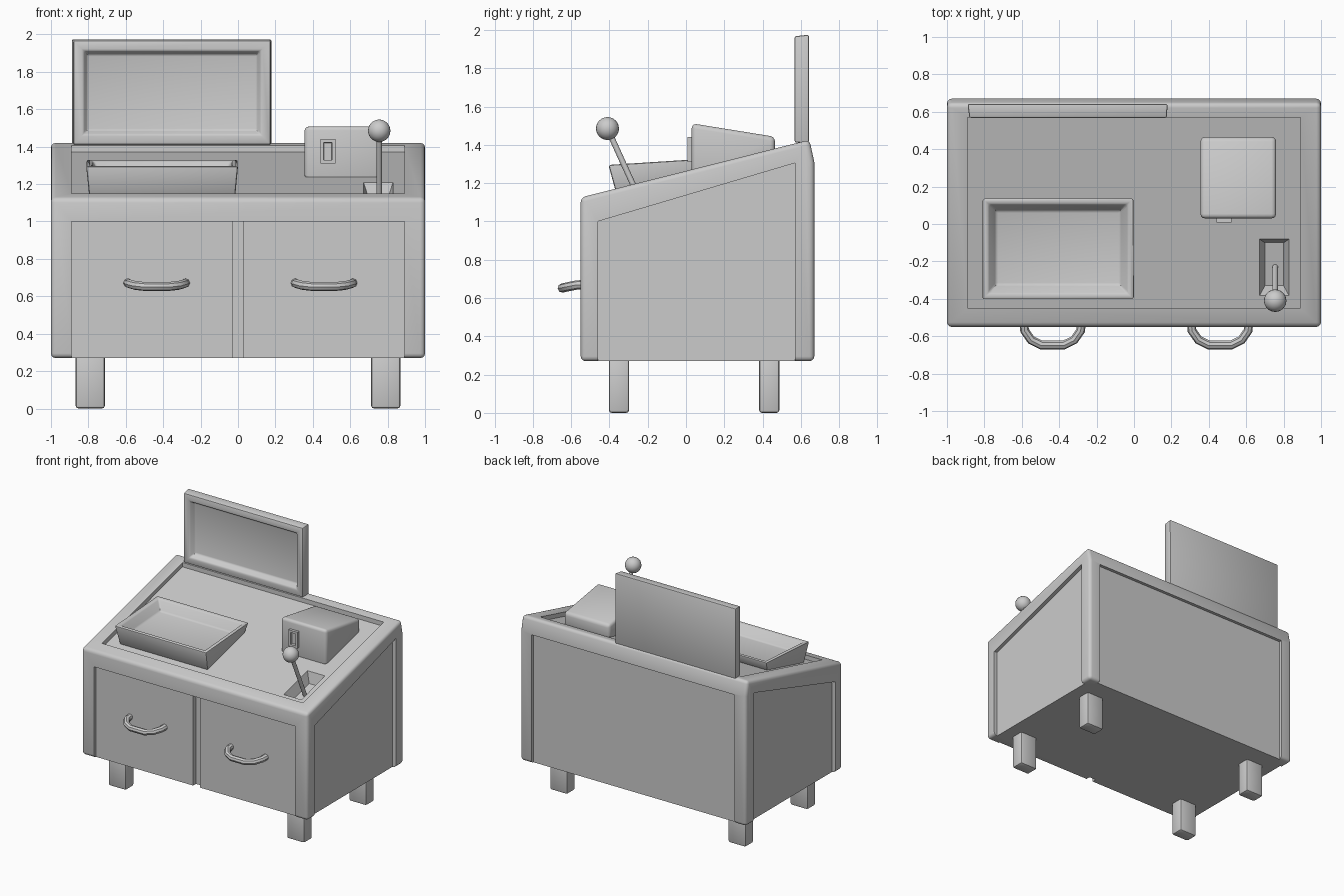
import bpy, bmesh, math
from mathutils import Vector

if "Cube" in bpy.data.objects:
    bpy.data.objects.remove(bpy.data.objects["Cube"])


def loft(name, ring_a, ring_b, insets=(), bevel=0.0, segments=3):
    """Solid between two rings; the ring_b cap can be inset (thickness, depth)."""
    bm = bmesh.new()
    a = [bm.verts.new(p) for p in ring_a]
    b = [bm.verts.new(p) for p in ring_b]
    n = len(a)
    bm.faces.new(a)
    cap = bm.faces.new(b)
    for i in range(n):
        j = (i + 1) % n
        bm.faces.new((a[i], a[j], b[j], b[i]))
    bmesh.ops.recalc_face_normals(bm, faces=bm.faces[:])
    for thickness, depth in insets:
        bmesh.ops.inset_region(bm, faces=[cap], thickness=thickness, depth=depth)
    me = bpy.data.meshes.new(name)
    bm.to_mesh(me)
    bm.free()
    ob = bpy.data.objects.new(name, me)
    bpy.context.collection.objects.link(ob)
    if bevel:
        m = ob.modifiers.new("bevel", 'BEVEL')
        m.width, m.segments = bevel, segments
        m.limit_method, m.angle_limit = 'ANGLE', math.radians(30)
        activate(ob)
        bpy.ops.object.modifier_apply(modifier=m.name)
    return ob


def prism(name, profile, x0, x1, **kw):
    """Extrude a (y, z) profile along x."""
    return loft(name, [(x0, y, z) for y, z in profile], [(x1, y, z) for y, z in profile], **kw)


def box(name, x0, x1, y0, y1, z0, z1, **kw):
    return prism(name, [(y0, z0), (y1, z0), (y1, z1), (y0, z1)], x0, x1, **kw)


def rect(x0, x1, y0, y1, z_front, z_back):
    return [(x0, y0, z_front), (x1, y0, z_front), (x1, y1, z_back), (x0, y1, z_back)]


def activate(ob):
    bpy.ops.object.select_all(action='DESELECT')
    ob.select_set(True)
    bpy.context.view_layer.objects.active = ob


def cut(ob, cutter):
    m = ob.modifiers.new("cut", 'BOOLEAN')
    m.operation, m.solver, m.object = 'DIFFERENCE', 'EXACT', cutter
    activate(ob)
    bpy.ops.object.modifier_apply(modifier=m.name)
    bpy.data.objects.remove(cutter)


def smooth(ob):
    activate(ob)
    bpy.ops.object.shade_smooth_by_angle(angle=math.radians(35))


def top_z(y):
    """Height of the sloping cabinet rim."""
    return 1.125 + (y + 0.55) * 0.252


# Cabinet with rounded frame and recessed panels on every side
cabinet = prism("cabinet", [(-0.55, 0.27), (0.67, 0.27), (0.67, 1.31), (0.645, top_z(0.645)),
                            (-0.55, 1.125)], -1, 1, bevel=0.025)
side = [(-0.46, 0.2), (0.57, 0.2), (0.57, 1.305), (-0.46, 1.0)]
for s in (-1, 1):
    cut(cabinet, prism("side_cutter", side, s * 0.97, s * 1.1))
cut(cabinet, box("door_cutter", -0.89, 0.89, -0.7, -0.525, 0.2, 1.0))
cut(cabinet, box("gap_cutter", -0.03, 0.03, -0.7, -0.49, 0.2, 1.0))
cut(cabinet, box("back_cutter", -0.9, 0.9, 0.645, 0.8, 0.2, 1.3))
drop = 0.035
cut(cabinet, prism("top_cutter", [(-0.45, top_z(-0.45) - drop), (0.57, top_z(0.57) - drop),
                                  (0.57, 1.7), (-0.45, 1.7)], -0.89, 0.89))
# Tapered lever slot in the desk top
cut(cabinet, loft("slot_cutter", rect(0.70, 0.80, -0.33, -0.10, 1.06, 1.12),
                  rect(0.67, 0.83, -0.385, -0.08, top_z(-0.385) - drop + 0.005,
                       top_z(-0.08) - drop + 0.005)))
smooth(cabinet)

# Legs
for x, sx in ((-0.79, "left"), (0.79, "right")):
    for y, sy in ((-0.35, "front"), (0.435, "back")):
        smooth(box(f"{sy}_{sx}_leg", x - 0.078, x + 0.078, y - 0.053, y + 0.053, 0, 0.3,
                   bevel=0.015, segments=2))

# Door handles: bent tubes
for x, sx in ((-0.435, "left"), (0.46, "right")):
    cu = bpy.data.curves.new(f"{sx}_door_handle", 'CURVE')
    cu.dimensions = '3D'
    cu.bevel_depth, cu.bevel_resolution, cu.use_fill_caps = 0.024, 2, True
    half = [(0.155, -0.51, 0.672), (0.15, -0.57, 0.668), (0.115, -0.62, 0.658),
            (0.06, -0.647, 0.652)]
    path = [(-px, py, pz) for px, py, pz in half] + half[::-1]
    sp = cu.splines.new('POLY')
    sp.points.add(len(path) - 1)
    for p, (px, py, pz) in zip(sp.points, path):
        p.co = (x + px, py, pz, 1)
    handle = bpy.data.objects.new(cu.name, cu)
    bpy.context.collection.objects.link(handle)
    activate(handle)
    bpy.ops.object.convert(target='MESH')
    smooth(bpy.context.object)


# Display screen standing on the back rim
def screen_ring(x0, x1, y, z0, z1):
    return [(x0, y, z0), (x1, y, z0), (x1, y, z1), (x0, y, z1)]


smooth(loft("screen", screen_ring(-0.89, 0.18, 0.642, 1.41, 1.975),
            screen_ring(-0.88, 0.175, 0.567, 1.412, 1.967),
            insets=[(0.075, 0), (0.03, -0.045)], bevel=0.01, segments=2))

# Shallow tray
smooth(loft("tray", rect(-0.795, -0.015, -0.36, 0.11, 1.13, 1.25),
            rect(-0.812, 0, -0.405, 0.14, 1.295, 1.33),
            insets=[(0.045, 0), (0.06, -0.08)], bevel=0.012, segments=2))

# Terminal box with slanted top
smooth(prism("terminal", [(0.03, 1.22), (0.465, 1.33), (0.465, 1.442), (0.03, 1.512)],
             0.355, 0.76, bevel=0.025))

# Card slot plate on the terminal's front
smooth(loft("slot_plate", screen_ring(0.44, 0.52, 0.04, 1.31, 1.44),
            screen_ring(0.44, 0.52, 0.008, 1.31, 1.44),
            insets=[(0.025, 0), (0.003, -0.018)]))

# Lever rod and knob
knob, foot = Vector((0.755, -0.41, 1.485)), Vector((0.755, -0.23, 1.09))
d = knob - foot
bpy.ops.mesh.primitive_cylinder_add(vertices=16, radius=0.015, depth=d.length,
                                    location=(knob + foot) / 2)
rod = bpy.context.object
rod.name = "lever_rod"
rod.rotation_euler = d.to_track_quat('Z', 'Y').to_euler()
smooth(rod)
bpy.ops.mesh.primitive_uv_sphere_add(segments=24, ring_count=12, radius=0.06, location=knob)
bpy.context.object.name = "lever_knob"
smooth(bpy.context.object)
